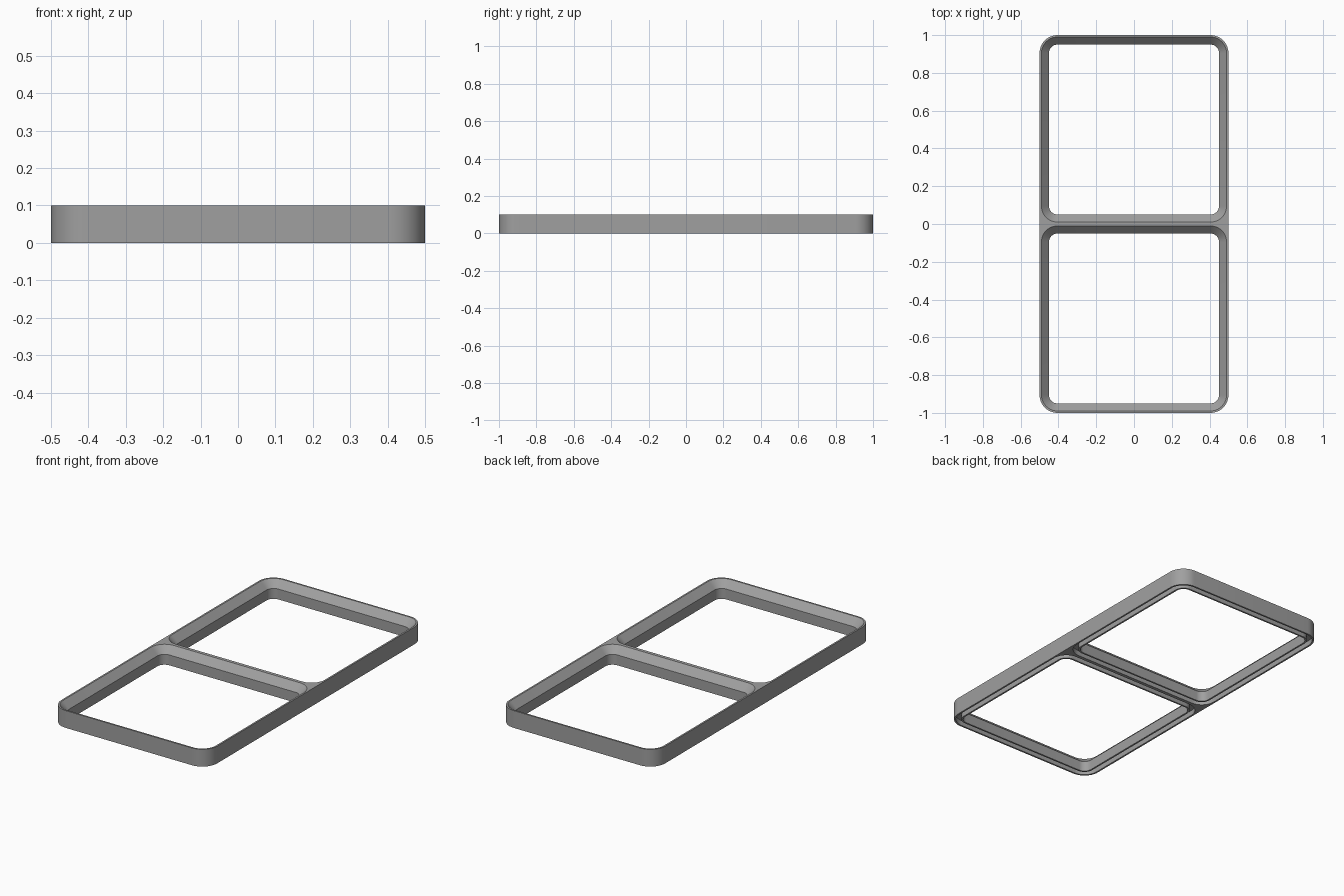
import bpy, bmesh, math

if "Cube" in bpy.data.objects:
    bpy.data.objects.remove(bpy.data.objects["Cube"])

HEIGHT = 0.1
CORNER = 0.095   # outer corner radius
SEGS = 10        # segments per rounded corner

# profile of each square opening: (inset from cell edge, height)
PROFILE = [
    (0.01, HEIGHT),              # top lip
    (0.05, 0.06),                # sloped seat
    (0.05, 0.0),                 # straight wall
    (0.04, 0.0),                 # inner bottom rim
    (0.04, 0.03), (0.01, 0.03),  # groove on the underside
    (0.01, 0.0),
]


def ring(bm, hx, hy, cy, r, z):
    """Rounded rectangle of vertices centred on (0, cy)."""
    verts = []
    for i, (sx, sy) in enumerate([(1, 1), (-1, 1), (-1, -1), (1, -1)]):
        for k in range(SEGS + 1):
            a = math.pi / 2 * (i + k / SEGS)
            verts.append(bm.verts.new((sx * (hx - r) + r * math.cos(a),
                                       cy + sy * (hy - r) + r * math.sin(a), z)))
    return verts


def loft(bm, a, b):
    n = len(a)
    for i in range(n):
        j = (i + 1) % n
        bm.faces.new((a[i], a[j], b[j], b[i]))


def fill(bm, loops):
    """Flat face between an outer loop and its holes."""
    edges = []
    for lp in loops:
        for i in range(len(lp)):
            pair = (lp[i], lp[(i + 1) % len(lp)])
            edges.append(bm.edges.get(pair) or bm.edges.new(pair))
    bmesh.ops.triangle_fill(bm, use_beauty=True, use_dissolve=False, edges=edges)


bm = bmesh.new()

# outer wall
low = ring(bm, 0.5, 1.0, 0, CORNER, 0)
high = ring(bm, 0.5, 1.0, 0, CORNER, HEIGHT)
loft(bm, low, high)
tops, bottoms = [high], [low]

# two square openings
for cy in (-0.5, 0.5):
    rings = [ring(bm, 0.5 - d, 0.5 - d, cy, CORNER - d, z) for d, z in PROFILE]
    for a, b in zip(rings, rings[1:]):
        loft(bm, a, b)
    tops.append(rings[0])
    bottoms.append(rings[-1])

# top and bottom faces
fill(bm, tops)
fill(bm, bottoms)
bmesh.ops.recalc_face_normals(bm, faces=bm.faces[:])

mesh = bpy.data.meshes.new("grid_frame")
bm.to_mesh(mesh)
bm.free()
frame = bpy.data.objects.new("grid_frame", mesh)
bpy.context.collection.objects.link(frame)

grey = bpy.data.materials.new("grey plastic")
grey.diffuse_color = (0.35, 0.35, 0.35, 1)
grey.use_nodes = True
grey.node_tree.nodes["Principled BSDF"].inputs["Base Color"].default_value = grey.diffuse_color
mesh.materials.append(grey)

bpy.context.view_layer.objects.active = frame
frame.select_set(True)
bpy.ops.object.shade_smooth_by_angle(angle=math.radians(30))
